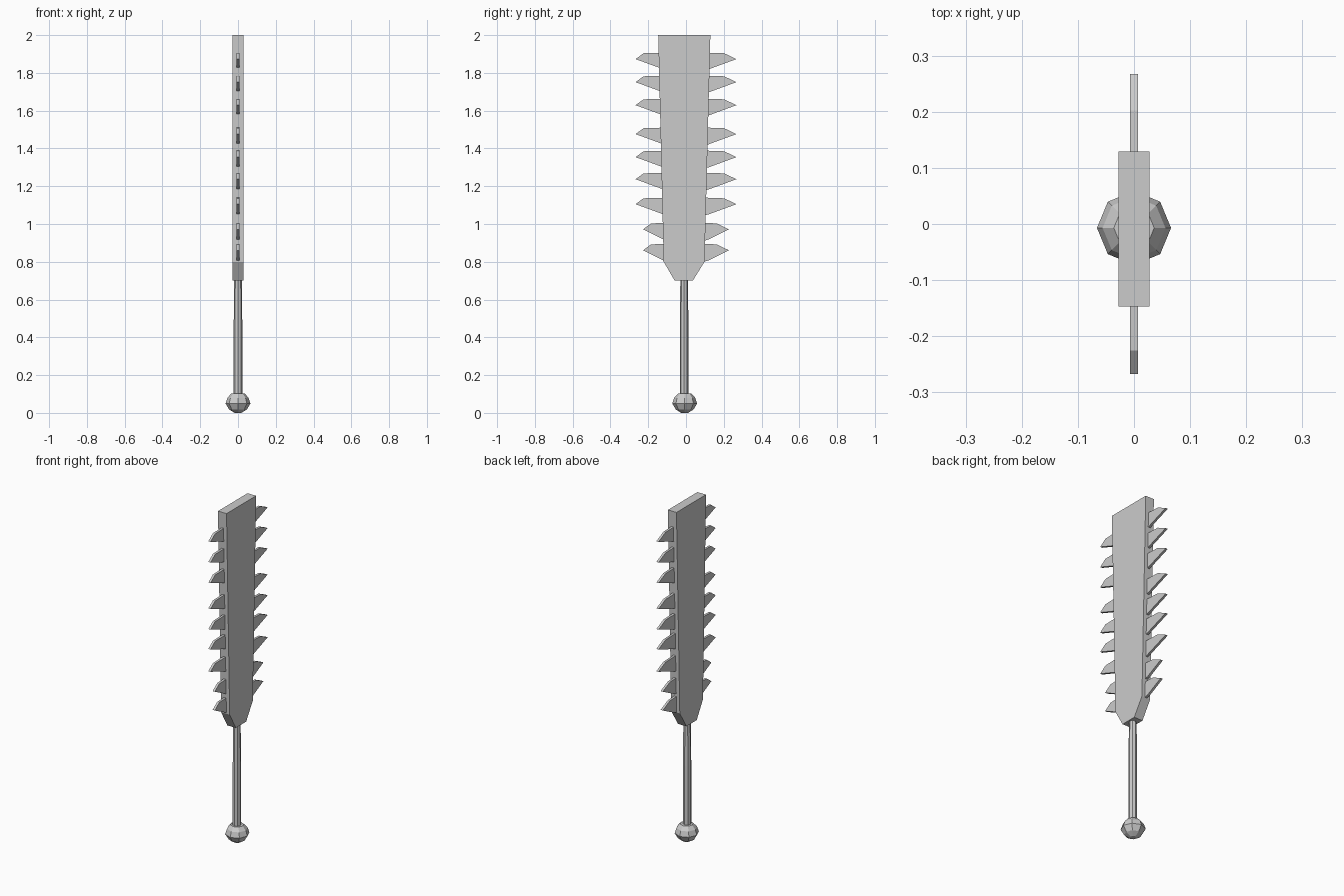
import bpy, bmesh, math

if "Cube" in bpy.data.objects:
    bpy.data.objects.remove(bpy.data.objects["Cube"])


def make_object(name, verts, faces):
    mesh = bpy.data.meshes.new(name)
    mesh.from_pydata(verts, [], faces)
    bm = bmesh.new()
    bm.from_mesh(mesh)
    bmesh.ops.recalc_face_normals(bm, faces=bm.faces)
    bm.to_mesh(mesh)
    bm.free()
    ob = bpy.data.objects.new(name, mesh)
    bpy.context.collection.objects.link(ob)
    return ob


def plate(name, profile, half):
    """Extrude a (y, z) outline to +-half along x."""
    n = len(profile)
    verts = [(x, y, z) for x in (-half, half) for y, z in profile]
    faces = [tuple(range(n)), tuple(range(n, 2 * n))]
    faces += [(i, (i + 1) % n, n + (i + 1) % n, n + i) for i in range(n)]
    return make_object(name, verts, faces)


def lathe(name, rings, cy, sides=8):
    """Stack of (radius, z) rings around a vertical axis at y = cy."""
    verts, faces = [], []
    for r, z in rings:
        for k in range(sides):
            a = 2 * math.pi * k / sides
            verts.append((r * math.cos(a), cy + r * math.sin(a), z))
    for j in range(len(rings) - 1):
        for k in range(sides):
            a, b = j * sides + k, j * sides + (k + 1) % sides
            faces.append((a, b, b + sides, a + sides))
    faces.append(tuple(range(sides)))
    faces.append(tuple(range(len(verts) - sides, len(verts))))
    return make_object(name, verts, faces)


# Flat wooden blade, widening upwards
plate("blade", [(-0.06, 0.70), (0.036, 0.70), (0.098, 0.80), (0.129, 2.0),
                (-0.147, 2.0), (-0.118, 0.80)], 0.028)

# Handle and faceted pommel
lathe("handle", [(0.023, 0.08), (0.023, 0.45), (0.02, 0.71)], -0.01)
lathe("pommel", [(0.018, 0.0), (0.047, 0.018), (0.066, 0.05),
                 (0.056, 0.08), (0.036, 0.102)], -0.007)

# Paired stone teeth down both edges; the lowest two pairs sit further in
tip_heights = [1.873, 1.751, 1.629, 1.476, 1.354, 1.237, 1.105, 0.972, 0.861]
for i, z in enumerate(tip_heights):
    inset = 0.04 if i > 6 else 0.0
    for side, label in ((1, "back"), (-1, "front")):
        tip = (0.267 - inset) * side
        shoulder = tip - side * (0.065 if side > 0 else 0.042)
        root = 0.06 * side
        plate(f"tooth_{label}_{i + 1}",
              [(root, z + 0.036), (shoulder, z + 0.031), (tip, z),
               (0.12 * side, z - 0.054), (root, z - 0.07)], 0.007)
